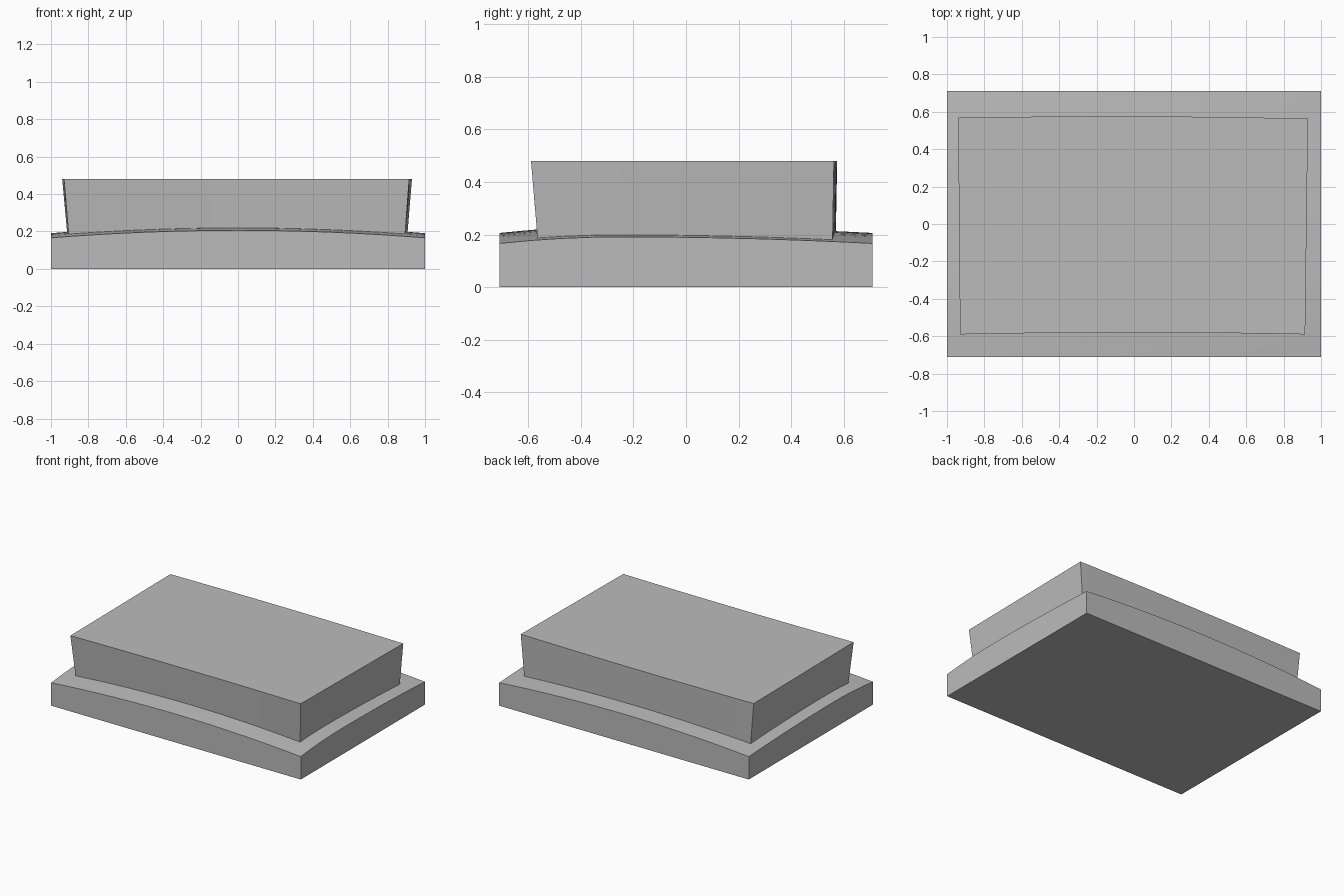
import bpy, bmesh

cube = bpy.data.objects.get("Cube")
if cube:
    bpy.data.objects.remove(cube, do_unlink=True)

GREY = (0.5, 0.5, 0.5, 1)
mat = bpy.data.materials.new("plain grey")
mat.use_nodes = True
mat.diffuse_color = GREY
mat.node_tree.nodes["Principled BSDF"].inputs["Base Color"].default_value = GREY

HX, HY = 1.0, 0.71


def crown(x, y):
    """Height of the gently domed top of the base."""
    t = (y + 0.25) / (0.46 if y < -0.25 else 0.96)
    return 0.166 + 0.04 * (1 - x * x) + 0.025 * (1 - t * t)


def finish(name, bm):
    bmesh.ops.recalc_face_normals(bm, faces=bm.faces)
    mesh = bpy.data.meshes.new(name)
    bm.to_mesh(mesh)
    bm.free()
    mesh.materials.append(mat)
    obj = bpy.data.objects.new(name, mesh)
    bpy.context.collection.objects.link(obj)
    bpy.ops.object.select_all(action="DESELECT")
    obj.select_set(True)
    bpy.context.view_layer.objects.active = obj
    bpy.ops.object.shade_smooth_by_angle()


# Base slab: a grid lifted into a shallow dome, with its rim dropped to the floor
bm = bmesh.new()
bmesh.ops.create_grid(bm, x_segments=16, y_segments=12, size=1)
for v in bm.verts:
    v.co.y *= HY
    v.co.z = crown(v.co.x, v.co.y)
rim = [e for e in bm.edges if e.is_boundary]
skirt = bmesh.ops.extrude_edge_only(bm, edges=rim)["geom"]
for v in skirt:
    if isinstance(v, bmesh.types.BMVert):
        v.co.z = 0
bmesh.ops.holes_fill(bm, edges=[e for e in bm.edges if e.is_boundary], sides=0)
finish("base_slab", bm)


def outline(corners, bows, steps=8):
    """Points round a four-cornered outline, with each side bowed in y."""
    points = []
    for i, (a, bow) in enumerate(zip(corners, bows)):
        b = corners[(i + 1) % 4]
        for s in range(steps):
            t = s / steps
            points.append((a[0] + (b[0] - a[0]) * t,
                           a[1] + (b[1] - a[1]) * t + bow * 4 * t * (1 - t)))
    return points


# Upper block: flared walls standing on the dome, under a flat top
top = outline([(-0.93, -0.59), (0.915, -0.59), (0.93, 0.563), (-0.94, 0.568)],
              [0.01, 0, 0.01, 0])
foot = outline([(-0.905, -0.565), (0.893, -0.565), (0.905, 0.558), (-0.912, 0.563)],
               [0.005, 0, 0.01, 0])
bm = bmesh.new()
upper = [bm.verts.new((x, y, 0.48)) for x, y in top]
lower = [bm.verts.new((x, y, crown(x, y) - 0.003)) for x, y in foot]
for i in range(len(upper)):
    j = (i + 1) % len(upper)
    bm.faces.new((lower[i], lower[j], upper[j], upper[i]))
bm.faces.new(upper)
finish("upper_block", bm)
